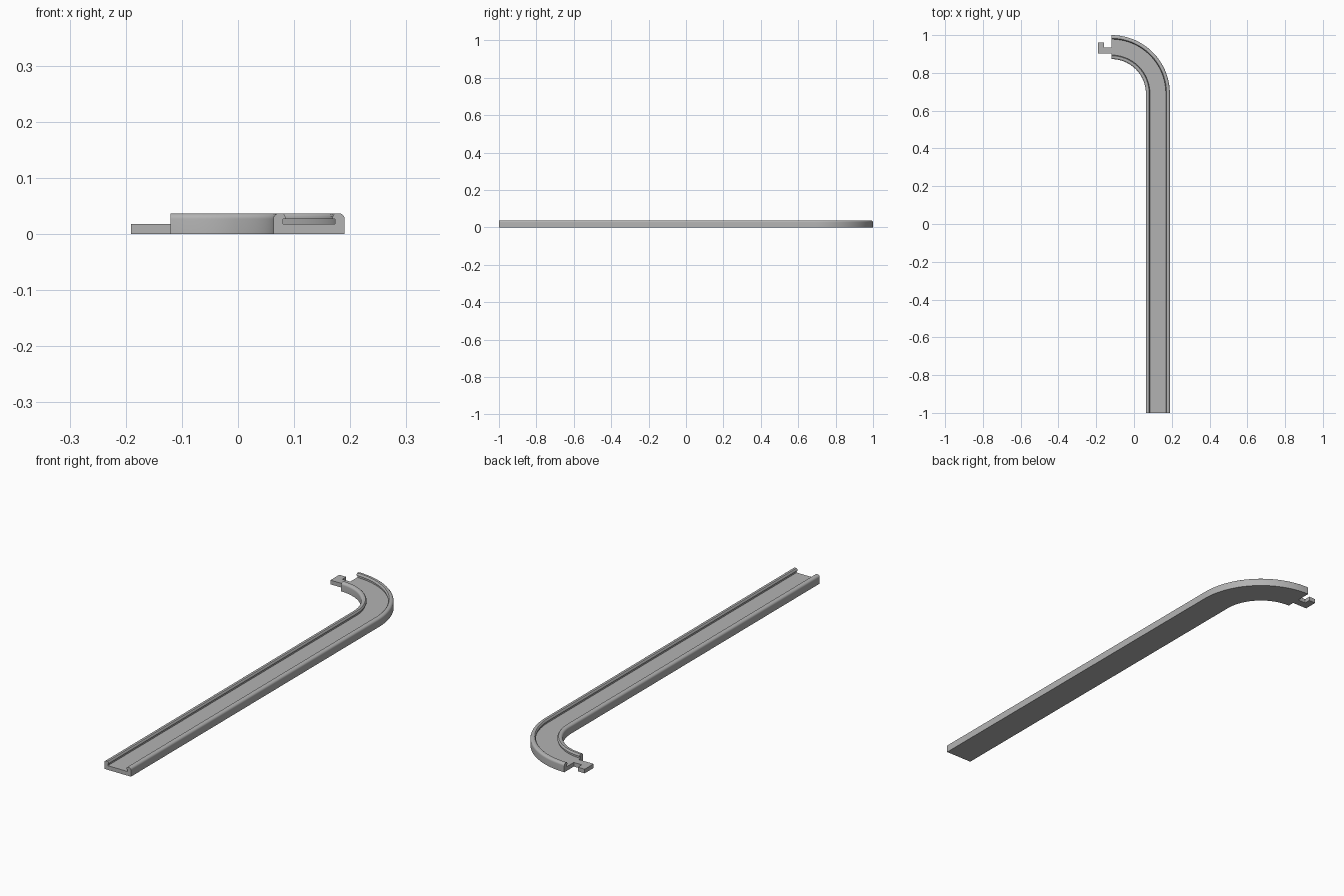
import bpy, bmesh, math

if "Cube" in bpy.data.objects:
    bpy.data.objects.remove(bpy.data.objects["Cube"])

grey = bpy.data.materials.new("grey plastic")
grey.diffuse_color = (0.45, 0.45, 0.45, 1)
grey.use_nodes = True
grey.node_tree.nodes["Principled BSDF"].inputs["Base Color"].default_value = grey.diffuse_color


def finish(name, bm):
    """Turn a bmesh into a named, coloured object."""
    bmesh.ops.recalc_face_normals(bm, faces=bm.faces)
    me = bpy.data.meshes.new(name)
    bm.to_mesh(me)
    bm.free()
    me.materials.append(grey)
    ob = bpy.data.objects.new(name, me)
    bpy.context.collection.objects.link(ob)
    bpy.ops.object.select_all(action='DESELECT')
    bpy.context.view_layer.objects.active = ob
    ob.select_set(True)
    return ob


# Channel dimensions
HALF, TOP, FLOOR, ROUND = 0.0635, 0.037, 0.018, 0.010
BEND_X, BEND_Y, RADIUS = -0.12, 0.69, 0.2465

# Right half of the cross-section: base, rounded shoulder, lip, undercut, floor
half = [(HALF, 0.0)]
for i in range(7):
    a = math.radians(15 * i)
    half.append((HALF - ROUND + ROUND * math.cos(a), TOP - ROUND + ROUND * math.sin(a)))
half += [(0.0465, TOP), (0.0437, 0.0345), (0.042, 0.031), (0.042, 0.027),
         (0.0465, 0.027), (0.0465, FLOOR)]
profile = half + [(-u, z) for u, z in reversed(half)]

# Path stations: straight run, then a quarter turn to the left
stations = [((BEND_X + RADIUS, -1.0), 0.0)]
STEPS = 28
for i in range(STEPS + 1):
    a = math.pi / 2 * i / STEPS
    stations.append(((BEND_X + RADIUS * math.cos(a), BEND_Y + RADIUS * math.sin(a)), a))

# Sweep the section along the path
bm = bmesh.new()
rings = [[bm.verts.new((x + u * math.cos(a), y + u * math.sin(a), z)) for u, z in profile]
         for (x, y), a in stations]
n = len(profile)
for r0, r1 in zip(rings, rings[1:]):
    for i in range(n):
        j = (i + 1) % n
        bm.faces.new((r0[i], r0[j], r1[j], r1[i]))
bm.faces.new(rings[0])
bm.faces.new(rings[-1])
finish("curved_channel", bm)
bpy.ops.object.shade_smooth_by_angle(angle=math.radians(32))

# Hooked connector tab at the end of the bend
outline = [(-0.12, 0.902), (-0.12, 0.935), (-0.158, 0.935), (-0.158, 0.962),
           (-0.191, 0.962), (-0.191, 0.902)]
bm = bmesh.new()
base = bm.faces.new([bm.verts.new((x, y, 0)) for x, y in outline])
top = bmesh.ops.extrude_face_region(bm, geom=[base])
bmesh.ops.translate(bm, vec=(0, 0, FLOOR),
                    verts=[v for v in top["geom"] if isinstance(v, bmesh.types.BMVert)])
if not any(all(v.co.z < 1e-6 for v in f.verts) for f in bm.faces):
    bm.faces.new([v for v in bm.verts if v.co.z < 1e-6])
finish("connector_hook", bm)
